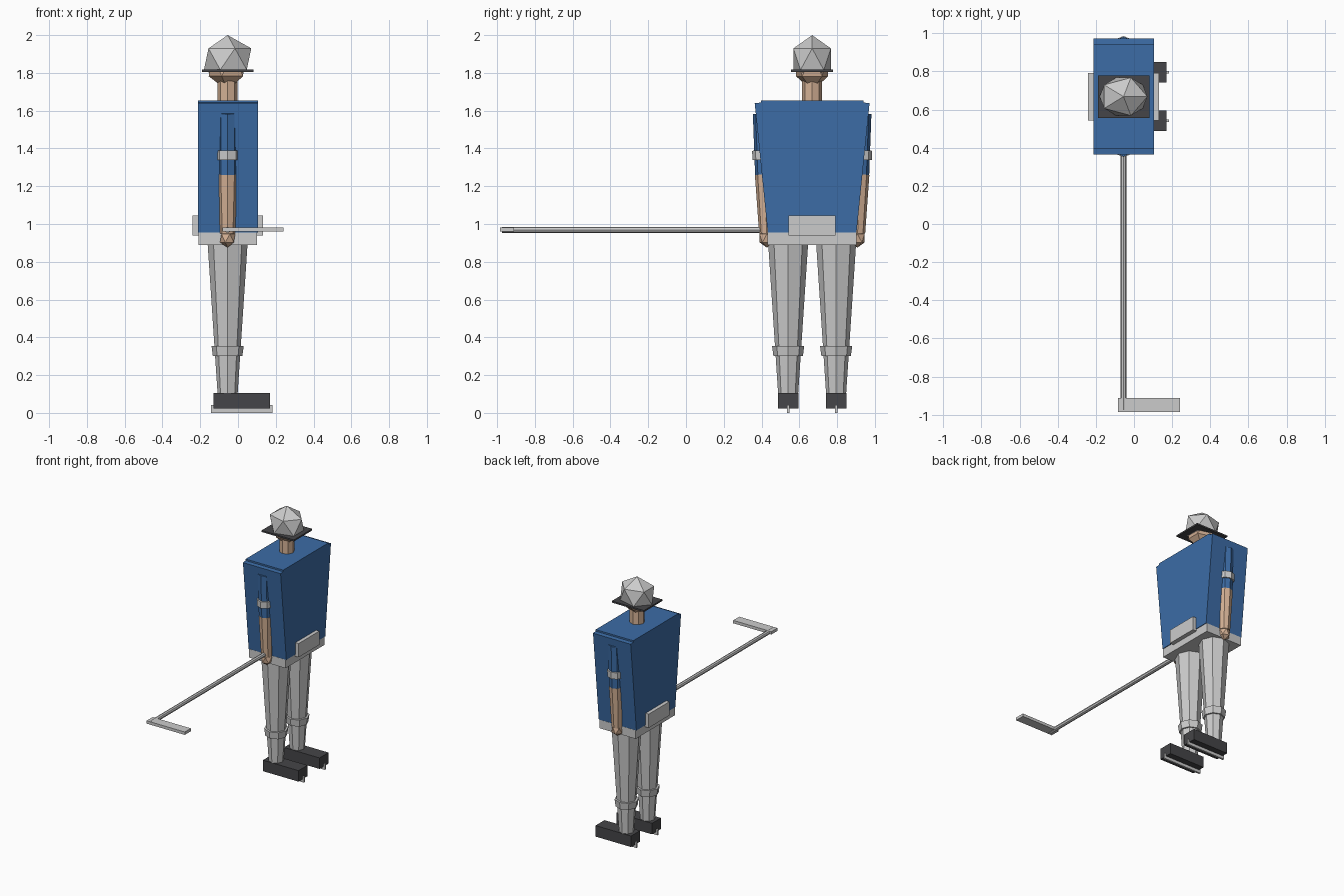
import bpy
import bmesh
from mathutils import Matrix, Vector

cube = bpy.data.objects.get("Cube")
if cube:
    bpy.data.objects.remove(cube, do_unlink=True)

CX, CY = -0.055, 0.668  # centre line of the figure, which faces +x


def material(name, rgb):
    mat = bpy.data.materials.new(name)
    mat.use_nodes = True
    color = (*rgb, 1)
    mat.diffuse_color = color
    mat.node_tree.nodes["Principled BSDF"].inputs["Base Color"].default_value = color
    return mat


BLUE = material("jersey blue", (0.045, 0.15, 0.38))
GREY = material("light grey", (0.6, 0.6, 0.6))
DARK = material("charcoal", (0.06, 0.06, 0.065))
SKIN = material("skin", (0.66, 0.44, 0.3))


def finish(name, bm, mat):
    bmesh.ops.recalc_face_normals(bm, faces=bm.faces)
    mesh = bpy.data.meshes.new(name)
    bm.to_mesh(mesh)
    bm.free()
    mesh.materials.append(mat)
    obj = bpy.data.objects.new(name, mesh)
    bpy.context.collection.objects.link(obj)
    return obj


def box(name, mat, x, y, z):
    """Box from (low, high) ranges."""
    bm = bmesh.new()
    size = [b - a for a, b in (x, y, z)]
    mid = [(a + b) / 2 for a, b in (x, y, z)]
    bmesh.ops.create_cube(bm, size=1, matrix=Matrix.Translation(mid) @ Matrix.Diagonal((*size, 1)))
    return finish(name, bm, mat)


def tube(name, mat, start, end, r_start, r_end):
    """Tapered eight-sided tube between two points."""
    start, end = Vector(start), Vector(end)
    axis = end - start
    turn = Vector((0, 0, 1)).rotation_difference(axis).to_matrix().to_4x4()
    bm = bmesh.new()
    bmesh.ops.create_cone(bm, cap_ends=True, segments=8, radius1=r_start, radius2=r_end,
                          depth=axis.length, matrix=Matrix.Translation((start + end) / 2) @ turn)
    return finish(name, bm, mat)


def gem(name, mat, centre, radii):
    """Twenty-sided ball."""
    bm = bmesh.new()
    bmesh.ops.create_icosphere(bm, subdivisions=1, radius=1,
                               matrix=Matrix.Translation(centre) @ Matrix.Diagonal((*radii, 1)))
    return finish(name, bm, mat)


def prism(name, mat, half_profile, x):
    """Mirrored (half width, z) profile extruded along x."""
    outline = half_profile + [(-w, z) for w, z in reversed(half_profile)]
    bm = bmesh.new()
    face = bm.faces.new([bm.verts.new((x[0], CY + w, z)) for w, z in outline])
    grown = bmesh.ops.extrude_face_region(bm, geom=[face])
    verts = [g for g in grown["geom"] if isinstance(g, bmesh.types.BMVert)]
    bmesh.ops.translate(bm, verts=verts, vec=(x[1] - x[0], 0, 0))
    return finish(name, bm, mat)


# Head and helmet
gem("helmet", GREY, (CX, CY, 1.873), (0.14, 0.117, 0.127))
box("helmet_brim", DARK, (-0.19, 0.082), (CY - 0.111, CY + 0.111), (1.806, 1.818))
gem("head", SKIN, (CX, CY, 1.845), (0.112, 0.1, 0.14))
tube("neck", SKIN, (CX, CY, 1.64), (CX, CY, 1.8), 0.053, 0.053)

# Jersey, hips and waist pad
jersey = [(0.235, 0.955), (0.304, 1.64), (0.272, 1.643), (0.272, 1.655)]
prism("jersey", BLUE, jersey, (-0.213, 0.105))
box("hips", GREY, (-0.208, 0.1), (CY - 0.236, CY + 0.236), (0.89, 0.955))
box("waist_pad", GREY, (-0.24, 0.132), (CY - 0.125, CY + 0.125), (0.94, 1.045))

for side, s in (("left", 1), ("right", -1)):
    # Arms lean slightly inward toward the hands
    def arm(z):
        t = (z - 0.93) / (1.585 - 0.93)
        return (CX, CY + s * (0.24 + 0.024 * t), z)

    tube(side + "_sleeve", BLUE, arm(1.26), arm(1.585), 0.05, 0.05)
    tube(side + "_elbow_band", GREY, arm(1.34), arm(1.39), 0.061, 0.061)
    tube(side + "_forearm", SKIN, arm(0.95), arm(1.262), 0.04, 0.051)
    gem(side + "_hand", SKIN, arm(0.925), (0.045, 0.045, 0.05))

    # Legs and skates
    y = CY + s * 0.127
    tube(side + "_leg", GREY, (CX, y, 0.1), (CX, y, 0.9), 0.053, 0.106)
    tube(side + "_shin_band", GREY, (CX, y, 0.3), (CX, y, 0.353), 0.078, 0.085)
    box(side + "_boot", DARK, (-0.13, 0.17), (y - 0.054, y + 0.054), (0.022, 0.106))
    box(side + "_skate_blade", GREY, (-0.142, 0.183), (y - 0.007, y + 0.007), (0, 0.042))

# Stick
tube("stick_shaft", GREY, (CX, 0.41, 0.969), (CX, -0.975, 0.969), 0.016, 0.016)
box("stick_blade", GREY, (-0.083, 0.24), (-0.985, -0.912), (0.96, 0.982))
